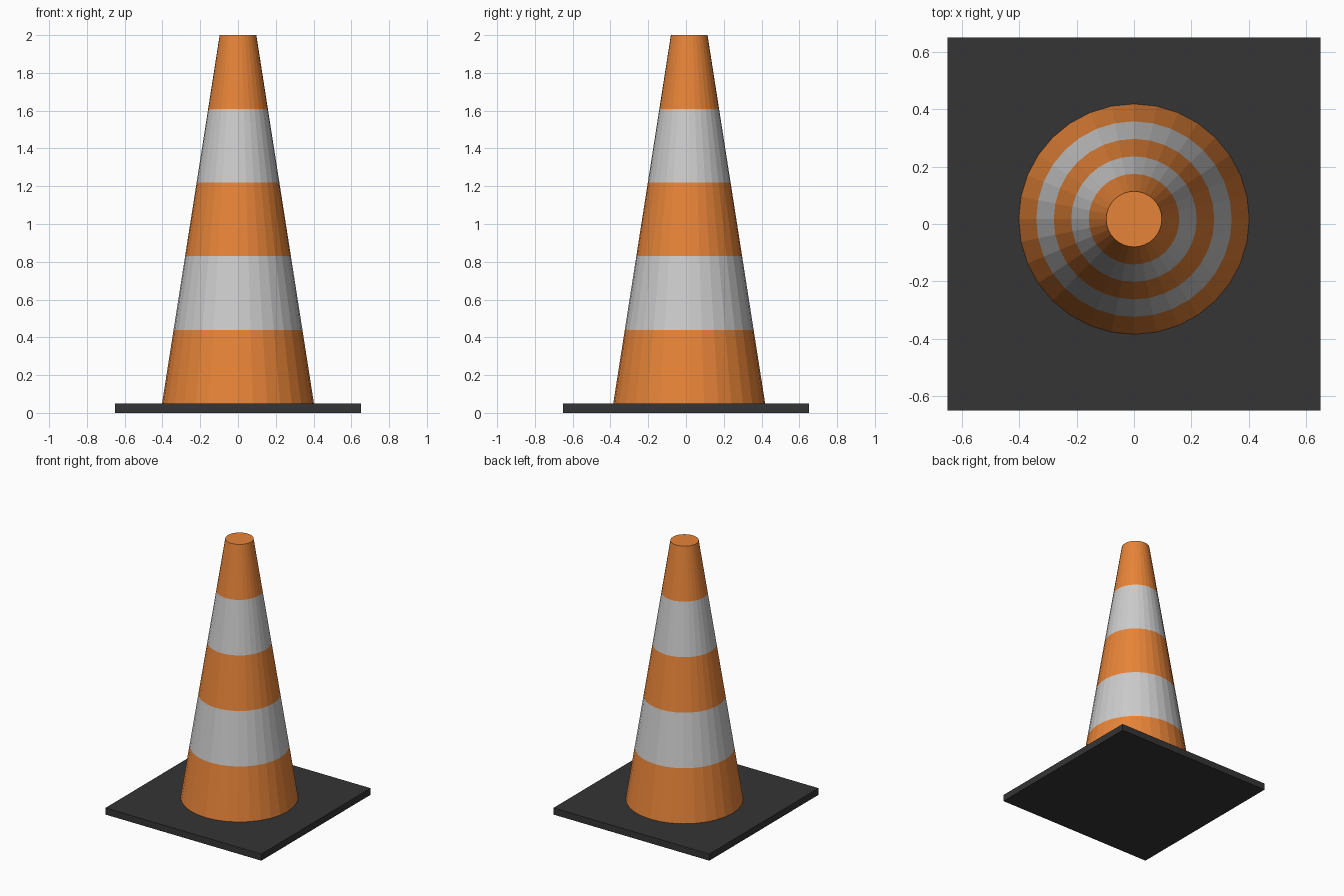
import bpy, bmesh
from math import cos, sin, pi

if "Cube" in bpy.data.objects:
    bpy.data.objects.remove(bpy.data.objects["Cube"])

SIDES = 32
CY = 0.017                      # cone sits slightly behind the base centre
Z0, Z1 = 0.05, 2.0
R0, R1 = 0.402, 0.097
BANDS = 5


def material(name, rgb):
    m = bpy.data.materials.new(name)
    m.diffuse_color = (*rgb, 1)
    m.use_nodes = True
    m.node_tree.nodes["Principled BSDF"].inputs["Base Color"].default_value = m.diffuse_color
    return m


def add_object(name, bm, mats):
    me = bpy.data.meshes.new(name)
    bm.normal_update()
    bm.to_mesh(me)
    bm.free()
    for m in mats:
        me.materials.append(m)
    ob = bpy.data.objects.new(name, me)
    bpy.context.collection.objects.link(ob)
    return ob


orange = material("orange", (0.8, 0.23, 0.04))
white = material("reflective_white", (0.6, 0.6, 0.6))
black = material("black_rubber", (0.035, 0.035, 0.035))

# Square base plate
bm = bmesh.new()
bmesh.ops.create_cube(bm, size=1)
bmesh.ops.scale(bm, vec=(1.3, 1.3, Z0), verts=bm.verts)
bmesh.ops.translate(bm, vec=(0, 0, Z0 / 2), verts=bm.verts)
add_object("base_plate", bm, [black])

# Tapered cone, one ring of faces per coloured band
bm = bmesh.new()
rings = []
for i in range(BANDS + 1):
    t = i / BANDS
    r, z = R0 + (R1 - R0) * t, Z0 + (Z1 - Z0) * t
    rings.append([bm.verts.new((r * cos(2 * pi * k / SIDES),
                                CY + r * sin(2 * pi * k / SIDES), z))
                  for k in range(SIDES)])
for i, (lo, hi) in enumerate(zip(rings, rings[1:])):
    for k in range(SIDES):
        n = (k + 1) % SIDES
        bm.faces.new((lo[k], lo[n], hi[n], hi[k])).material_index = i % 2
bm.faces.new(rings[-1])
bm.faces.new(rings[0][::-1])
add_object("striped_cone", bm, [orange, white])
